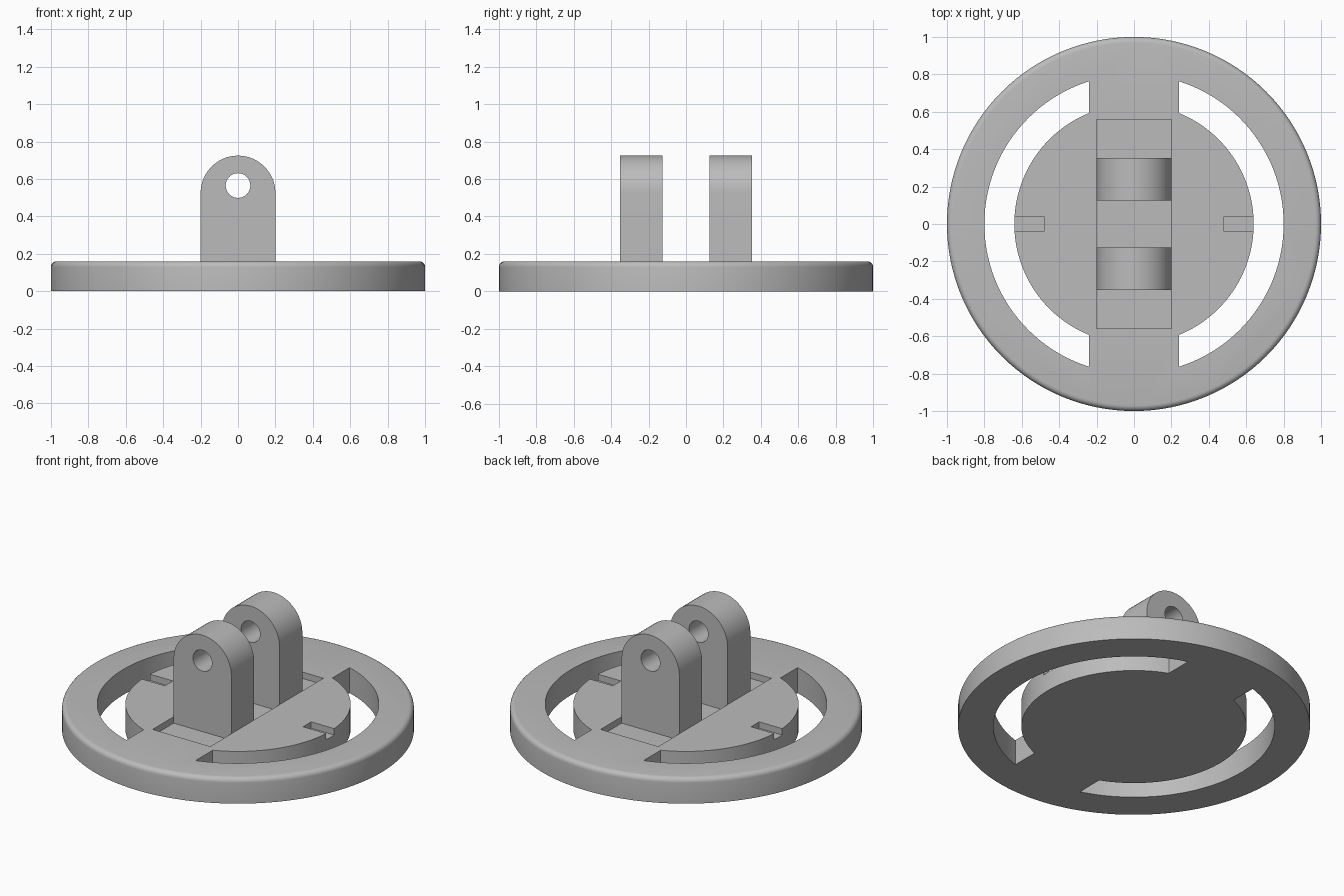
import bpy, bmesh, math
from mathutils import Matrix

cube = bpy.data.objects.get("Cube")
if cube:
    bpy.data.objects.remove(cube, do_unlink=True)

GREY = (0.5, 0.5, 0.5, 1.0)
grey = bpy.data.materials.new("plain grey")
grey.use_nodes = True
grey.diffuse_color = GREY
grey.node_tree.nodes["Principled BSDF"].inputs["Base Color"].default_value = GREY

THICK, FLOOR = 0.16, 0.12


def arc(radius, start, end, steps, cx=0, cy=0):
    return [(cx + radius * math.cos(start + (end - start) * i / steps),
             cy + radius * math.sin(start + (end - start) * i / steps))
            for i in range(steps + 1)]


def prism(name, outline, low, high, upright=False):
    """Extrude an outline along z, or along y when upright."""
    bm = bmesh.new()
    face = bm.faces.new([bm.verts.new((a, b, low)) for a, b in outline])
    grown = bmesh.ops.extrude_face_region(bm, geom=[face])["geom"]
    top = [v for v in grown if isinstance(v, bmesh.types.BMVert)]
    bmesh.ops.translate(bm, verts=top, vec=(0, 0, high - low))
    if upright:
        # local z becomes -y, local y becomes z
        bmesh.ops.rotate(bm, verts=bm.verts, matrix=Matrix.Rotation(math.pi / 2, 3, "X"))
    bmesh.ops.recalc_face_normals(bm, faces=bm.faces)
    return finish(name, bm)


def finish(name, bm):
    mesh = bpy.data.meshes.new(name)
    bm.to_mesh(mesh)
    bm.free()
    mesh.materials.append(grey)
    obj = bpy.data.objects.new(name, mesh)
    bpy.context.collection.objects.link(obj)
    return obj


def box_outline(x0, x1, y0, y1):
    return [(x0, y0), (x1, y0), (x1, y1), (x0, y1)]


def activate(obj):
    bpy.ops.object.select_all(action="DESELECT")
    obj.select_set(True)
    bpy.context.view_layer.objects.active = obj


def cut(target, cutters):
    activate(target)
    for cutter in cutters:
        cutter.hide_render = True
        mod = target.modifiers.new("cut", "BOOLEAN")
        mod.operation, mod.solver, mod.object = "DIFFERENCE", "EXACT", cutter
        bpy.ops.object.modifier_apply(modifier=mod.name)
        bpy.data.objects.remove(cutter, do_unlink=True)
    bpy.ops.object.shade_smooth_by_angle(angle=math.radians(30))


# Round base with a softened upper rim
base = prism("base_disc", arc(1, 0, 2 * math.pi, 128)[:-1], 0, THICK)
bm = bmesh.new()
bm.from_mesh(base.data)
rim = [e for e in bm.edges if all(v.co.z > THICK - 0.01 for v in e.verts)]
bmesh.ops.bevel(bm, geom=rim, offset=0.03, segments=5, profile=0.5, affect="EDGES")
bm.to_mesh(base.data)
bm.free()

# Curved through slots and small notches on both sides, pocket in the middle
INNER, OUTER, WEB = 0.64, 0.8, 0.24
inner_end, outer_end = math.acos(WEB / INNER), math.acos(WEB / OUTER)
slot = arc(OUTER, -outer_end, outer_end, 48) + arc(INNER, inner_end, -inner_end, 48)
cutters = [prism("pocket_cutter", box_outline(-0.2, 0.2, -0.56, 0.56), FLOOR, 0.3)]
for side in (1, -1):
    cutters.append(prism("slot_cutter", [(side * x, y) for x, y in slot], -0.1, 0.3))
    notch = box_outline(0.48, 0.7, -0.04, 0.04)
    cutters.append(prism("notch_cutter", [(side * x, y) for x, y in notch], FLOOR, 0.3))
cut(base, cutters)

# Two round-topped lugs with a pin hole
lug_outline = [(-0.2, FLOOR), (0.2, FLOOR)] + arc(0.2, 0, math.pi, 32, 0, 0.525)
hole_outline = arc(0.066, 0, 2 * math.pi, 32, 0, 0.565)[:-1]
for name, low in (("front_lug", 0.125), ("back_lug", -0.352)):
    lug = prism(name, lug_outline, low, low + 0.227, upright=True)
    cut(lug, [prism("hole_cutter", hole_outline, low - 0.1, low + 0.35, upright=True)])
